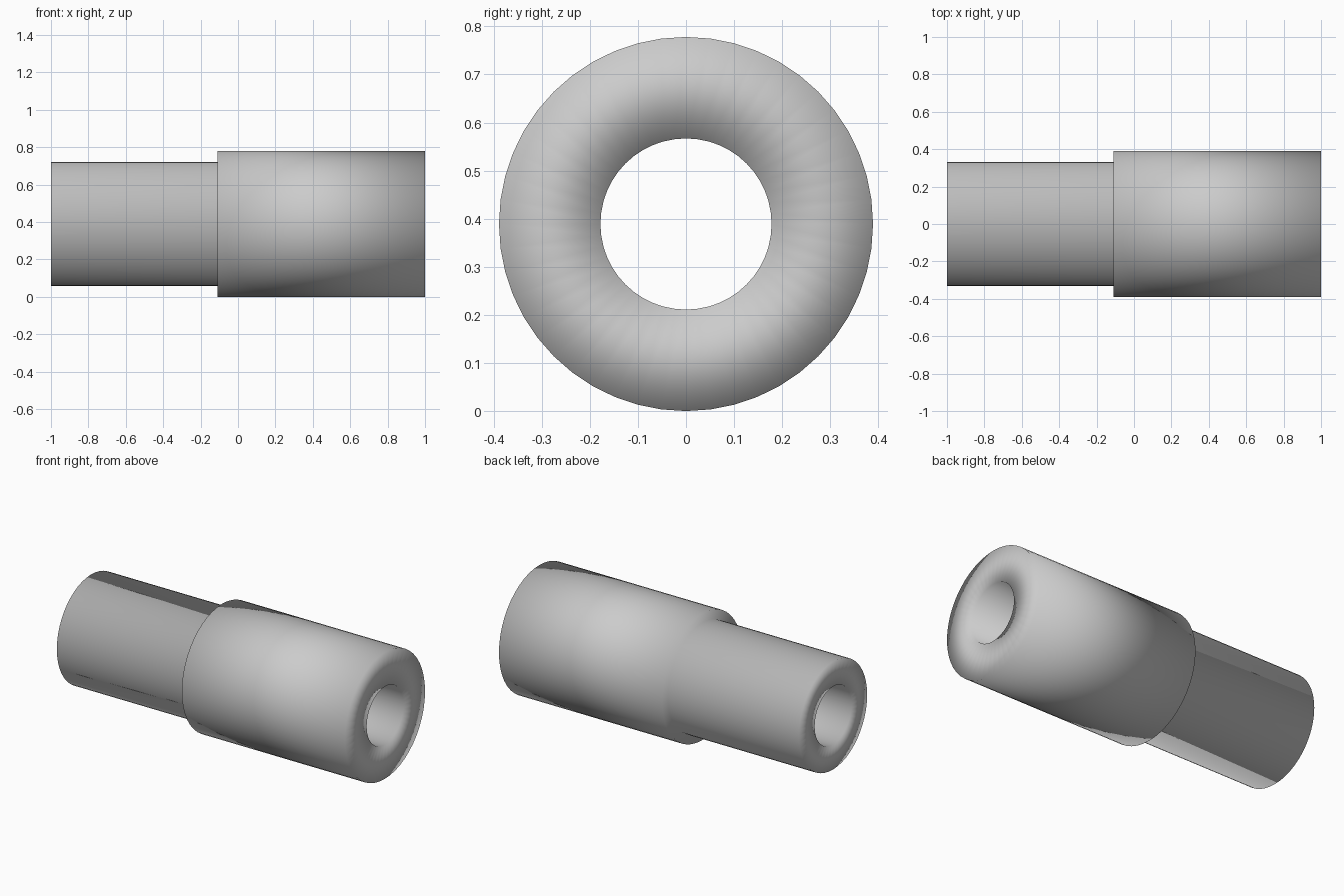
import bpy, bmesh, math

if "Cube" in bpy.data.objects:
    bpy.data.objects.remove(bpy.data.objects["Cube"])

SEGMENTS = 48
CENTRE_Z = 0.389

# Closed (x, radius) section: tube, step, collar and through bore
PROFILE = [
    (-1.0, 0.178), (-1.0, 0.332),      # tube end face
    (-0.11, 0.332), (-0.11, 0.389),    # step up to the collar
    (1.0, 0.389), (1.0, 0.178),        # collar end face, back into the bore
]


def lathe_x(name, profile, material):
    """Revolve a closed section about the x axis."""
    bm = bmesh.new()
    rings = []
    for i in range(SEGMENTS):
        a = 2 * math.pi * i / SEGMENTS
        rings.append([bm.verts.new((x, r * math.cos(a), CENTRE_Z + r * math.sin(a)))
                      for x, r in profile])
    n = len(profile)
    for i in range(SEGMENTS):
        a, b = rings[i], rings[(i + 1) % SEGMENTS]
        for j in range(n):
            k = (j + 1) % n
            face = bm.faces.new((a[j], a[k], b[k], b[j]))
            face.smooth = True
    bmesh.ops.recalc_face_normals(bm, faces=bm.faces)
    mesh = bpy.data.meshes.new(name)
    bm.to_mesh(mesh)
    bm.free()
    mesh.materials.append(material)
    obj = bpy.data.objects.new(name, mesh)
    bpy.context.collection.objects.link(obj)
    return obj


grey = bpy.data.materials.new("light grey")
grey.diffuse_color = (0.6, 0.6, 0.6, 1.0)
grey.use_nodes = True
grey.node_tree.nodes["Principled BSDF"].inputs["Base Color"].default_value = grey.diffuse_color

# Stepped hollow sleeve
lathe_x("stepped_sleeve", PROFILE, grey)
